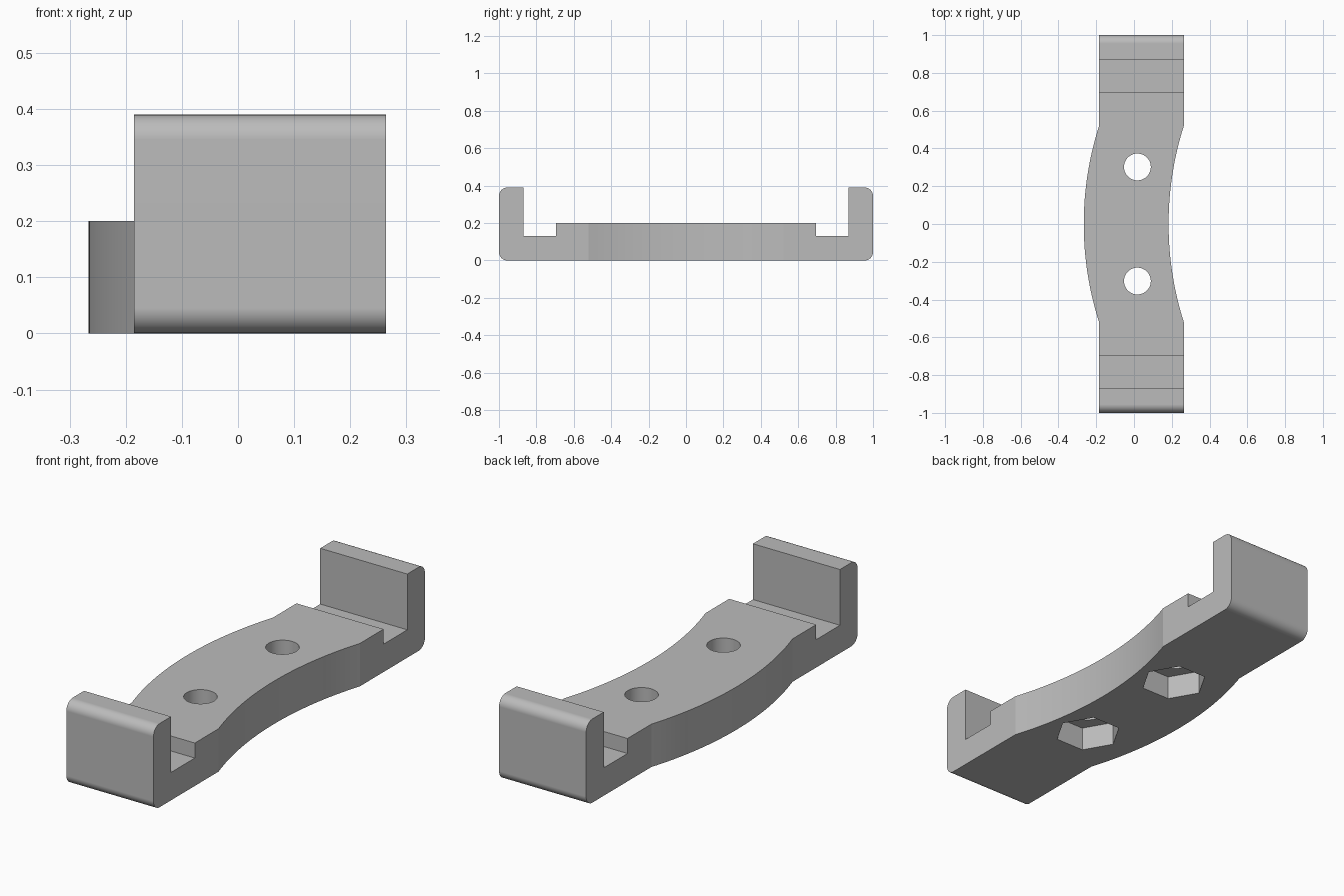
import bpy
import bmesh
from math import sin, cos, pi, radians, asin

cube = bpy.data.objects.get("Cube")
if cube:
    bpy.data.objects.remove(cube, do_unlink=True)

grey = bpy.data.materials.new("plain grey")
grey.use_nodes = True
colour = (0.5, 0.5, 0.5, 1)
grey.diffuse_color = colour
grey.node_tree.nodes["Principled BSDF"].inputs["Base Color"].default_value = colour


def prism(name, points, low, high, axis="z"):
    """Extrude a closed 2D outline along z (xy points) or x (yz points)."""
    bm = bmesh.new()
    place = (lambda p, h: (h, *p)) if axis == "x" else (lambda p, h: (*p, h))
    ends = [[bm.verts.new(place(p, h)) for p in points] for h in (low, high)]
    for ring in ends:
        bm.faces.new(ring)
    n = len(points)
    for i in range(n):
        j = (i + 1) % n
        bm.faces.new((ends[0][i], ends[0][j], ends[1][j], ends[1][i]))
    bmesh.ops.recalc_face_normals(bm, faces=bm.faces)
    mesh = bpy.data.meshes.new(name)
    bm.to_mesh(mesh)
    bm.free()
    mesh.materials.append(grey)
    obj = bpy.data.objects.new(name, mesh)
    bpy.context.collection.objects.link(obj)
    return obj


def arc(cx, cy, r, start, end, steps):
    angles = [start + (end - start) * i / steps for i in range(steps + 1)]
    return [(cx + r * cos(a), cy + r * sin(a)) for a in angles]


def apply_boolean(target, cutter, operation):
    mod = target.modifiers.new(operation.lower(), "BOOLEAN")
    mod.operation = operation
    mod.solver = "EXACT"
    mod.object = cutter
    bpy.context.view_layer.objects.active = target
    bpy.ops.object.modifier_apply(modifier=mod.name)
    bpy.data.objects.remove(cutter, do_unlink=True)


# Side profile: raised middle, groove and upright lip with rounded outer corners
fillet = 0.045
half = (arc(1 - fillet, fillet, fillet, -pi / 2, 0, 8)
        + arc(1 - fillet, 0.39 - fillet, fillet, 0, pi / 2, 8)
        + [(0.87, 0.39), (0.87, 0.13), (0.695, 0.13), (0.695, 0.2)])
profile = half + [(-y, z) for y, z in reversed(half)]
bracket = prism("bracket_body", profile, -0.6, 0.6, "x")

# Plan outline: straight ends with a bowed middle
bow_half, sag = 0.52, 0.081
radius = (bow_half ** 2 + sag ** 2) / (2 * sag)
sweep = asin(bow_half / radius)


def bowed_side(x):
    return [(x, -1.2)] + arc(x - sag + radius, 0, radius, pi + sweep, pi - sweep, 32) + [(x, 1.2)]


outline = bowed_side(-0.185) + bowed_side(0.264)[::-1]
apply_boolean(bracket, prism("plan_cutter", outline, -0.5, 1), "INTERSECT")

# Screw holes, with hexagonal nut pockets underneath
for y in (-0.302, 0.302):
    hole = arc(0.018, y, 0.071, 0, 2 * pi, 48)[:-1]
    nut = arc(0.018, y, 0.148, 0, 2 * pi, 6)[:-1]
    apply_boolean(bracket, prism("hole_cutter", hole, -0.5, 1), "DIFFERENCE")
    apply_boolean(bracket, prism("nut_cutter", nut, -0.2, 0.113), "DIFFERENCE")

# Smooth rounded surfaces while keeping the edges crisp
bpy.ops.object.select_all(action="DESELECT")
bracket.select_set(True)
bpy.context.view_layer.objects.active = bracket
bpy.ops.object.shade_smooth_by_angle(angle=radians(16))
weighted = bracket.modifiers.new("weighted normals", "WEIGHTED_NORMAL")
weighted.keep_sharp = True
